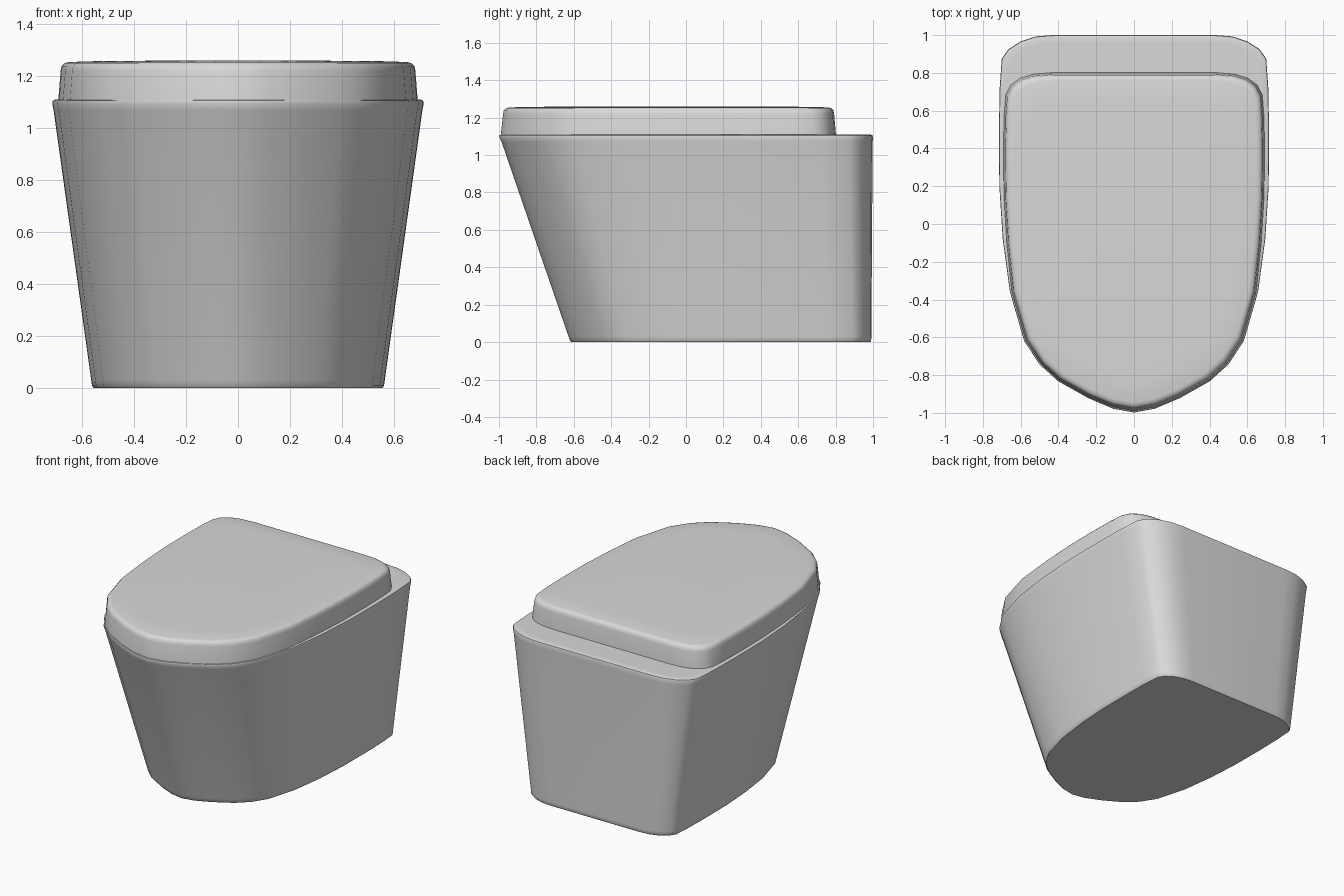
import bpy, bmesh

mat = bpy.data.materials.new("light_grey_ceramic")
mat.diffuse_color = (0.7, 0.695, 0.685, 1)

# Right half outlines, from back to front (x, y)
front = [(0.50, -0.745), (0.40, -0.835), (0.24, -0.925), (0.11, -0.98)]
BODY = [(0.43, 1.0), (0.52, 0.993), (0.60, 0.967), (0.665, 0.925), (0.70, 0.875),
        (0.711, 0.72), (0.715, 0.5), (0.713, 0.2), (0.695, -0.08), (0.657, -0.36),
        (0.582, -0.62)] + front + [(0, -1.0)]
LID = [(0.43, 0.805), (0.53, 0.797), (0.60, 0.776), (0.65, 0.74), (0.678, 0.685),
       (0.686, 0.58), (0.69, 0.4), (0.687, 0.15), (0.672, -0.1), (0.645, -0.36),
       (0.572, -0.615), (0.49, -0.74), (0.395, -0.827), (0.24, -0.915),
       (0.11, -0.968), (0, -0.988)]


def loft(name, outline, rings):
    """Stack scaled copies of a mirrored outline; ring = (z, half width, front y, back y)."""
    pts = outline + [(-x, y) for x, y in reversed(outline[:-1])]
    w = max(x for x, _ in pts)
    y0, y1 = min(y for _, y in pts), max(y for _, y in pts)
    bm = bmesh.new()
    loops = []
    for z, hw, f, b in rings:
        loops.append([bm.verts.new((x * hw / w, f + (y - y0) / (y1 - y0) * (b - f), z))
                      for x, y in pts])
    n = len(pts)
    for a, c in zip(loops, loops[1:]):
        for i in range(n):
            j = (i + 1) % n
            bm.faces.new((a[i], a[j], c[j], c[i]))
    bm.faces.new(loops[0])
    bm.faces.new(loops[-1])
    bmesh.ops.recalc_face_normals(bm, faces=bm.faces)
    me = bpy.data.meshes.new(name)
    bm.to_mesh(me)
    bm.free()
    me.materials.append(mat)
    ob = bpy.data.objects.new(name, me)
    bpy.context.collection.objects.link(ob)
    bpy.ops.object.select_all(action='DESELECT')
    ob.select_set(True)
    bpy.context.view_layer.objects.active = ob
    bpy.ops.object.shade_smooth_by_angle(angle=0.75)
    return ob


# Tapered bowl body with softened rims
loft("bowl_body", BODY, [
    (0.0, 0.54, -0.60, 0.97), (0.0, 0.555, -0.613, 0.985), (0.008, 0.562, -0.62, 0.99),
    (0.03, 0.565, -0.628, 0.991), (1.07, 0.710, -0.986, 0.998), (1.095, 0.715, -0.998, 1.0),
    (1.106, 0.713, -0.996, 0.997), (1.11, 0.703, -0.986, 0.987), (1.11, 0.68, -0.96, 0.96)])

# Closed lid with rounded upper edge and slight crown
loft("lid", LID, [
    (1.105, 0.692, -0.990, 0.802), (1.13, 0.690, -0.988, 0.800), (1.22, 0.683, -0.978, 0.792),
    (1.240, 0.679, -0.974, 0.788), (1.251, 0.668, -0.963, 0.777), (1.255, 0.65, -0.945, 0.76),
    (1.258, 0.56, -0.82, 0.65), (1.26, 0.35, -0.5, 0.4)])
